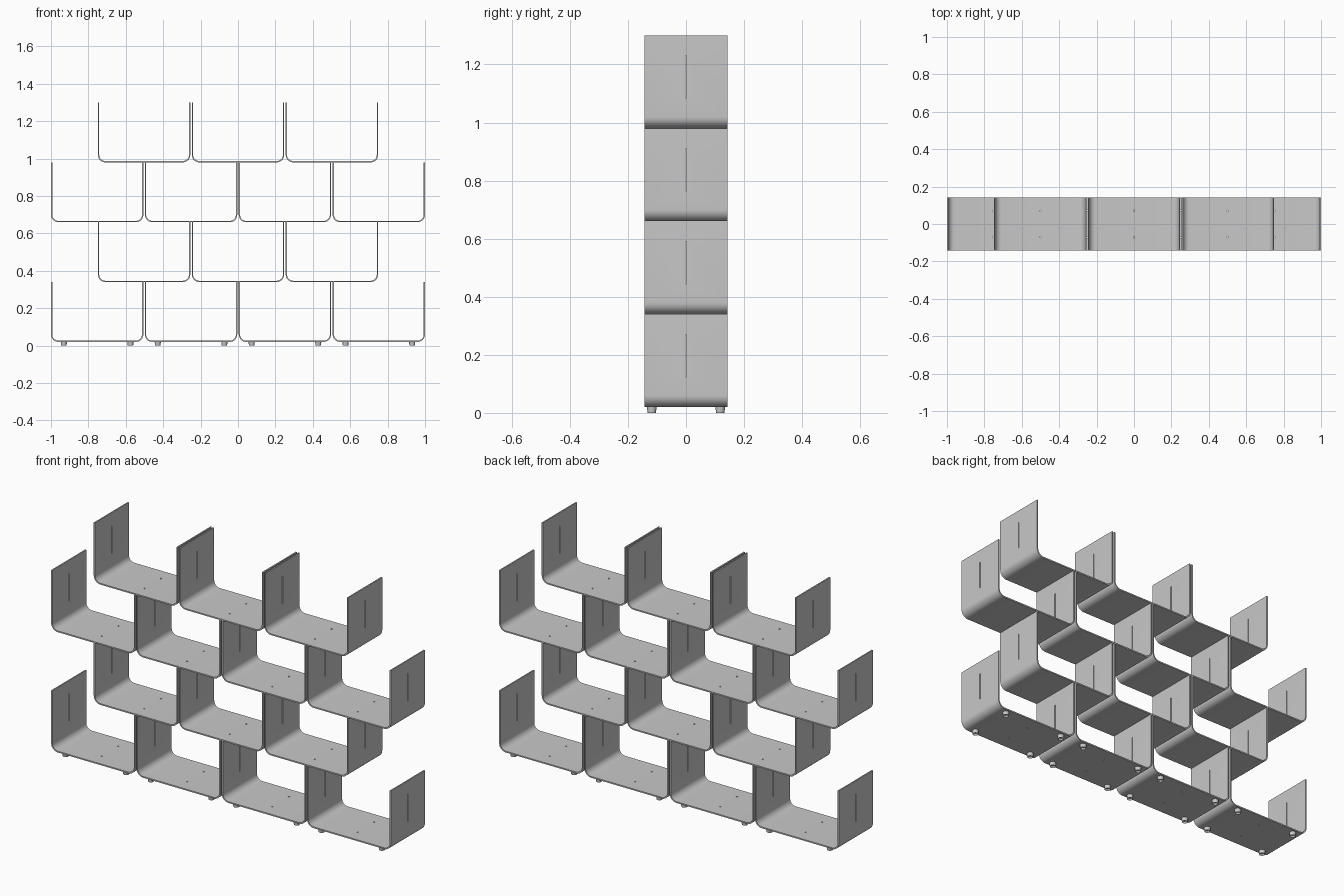
import bpy, bmesh, math
from mathutils import Matrix, Vector

cube = bpy.data.objects.get("Cube")
if cube:
    bpy.data.objects.remove(cube, do_unlink=True)

WIDTH, PITCH, HEIGHT, DEPTH = 0.494, 0.502, 0.32, 0.286
SHEET, RADIUS, FOOT_H = 0.007, 0.04, 0.02

metal = bpy.data.materials.new("grey_metal")
metal.use_nodes = True
grey = (0.58, 0.58, 0.58, 1)
metal.diffuse_color = grey
metal.node_tree.nodes["Principled BSDF"].inputs["Base Color"].default_value = grey


def add_object(name, bm):
    bmesh.ops.recalc_face_normals(bm, faces=bm.faces)
    mesh = bpy.data.meshes.new(name)
    bm.to_mesh(mesh)
    bm.free()
    mesh.materials.append(metal)
    obj = bpy.data.objects.new(name, mesh)
    bpy.context.collection.objects.link(obj)
    return obj


def smooth(obj):
    bpy.ops.object.select_all(action='DESELECT')
    obj.select_set(True)
    bpy.context.view_layer.objects.active = obj
    bpy.ops.object.shade_smooth_by_angle(angle=math.radians(30))


def u_path(inset, steps=8):
    """Open U outline, moved inward by inset."""
    half, r = WIDTH / 2, RADIUS - inset
    right = [(half - RADIUS + r * math.sin(a), RADIUS - r * math.cos(a))
             for a in (math.pi / 2 * i / steps for i in range(steps + 1))]
    right.append((half - inset, HEIGHT))
    return [(-x, z) for x, z in reversed(right)] + right


# Bent sheet tray
bm = bmesh.new()
rings = []
for (xo, zo), (xi, zi) in zip(u_path(0), u_path(SHEET)):
    corners = [(xo, -1, zo), (xo, 1, zo), (xi, 1, zi), (xi, -1, zi)]
    rings.append([bm.verts.new((x, y * DEPTH / 2, z)) for x, y, z in corners])
for a, b in zip(rings, rings[1:]):
    for i in range(4):
        j = (i + 1) % 4
        bm.faces.new((a[i], a[j], b[j], b[i]))
bm.faces.new(rings[0])
bm.faces.new(rings[-1])
tray = add_object("shelf_tray", bm)

# Cutters for the wall slots and floor holes
bm = bmesh.new()
for side in (-1, 1):
    place = Matrix.LocRotScale(Vector((side * WIDTH / 2, 0, 0.177)), None,
                               Vector((0.04, 0.005, 0.146)))
    bmesh.ops.create_cube(bm, size=1, matrix=place)
    bmesh.ops.create_cone(bm, cap_ends=True, segments=12, radius1=0.004,
                          radius2=0.004, depth=0.04,
                          matrix=Matrix.Translation((0, side * 0.07, 0)))
cutter = add_object("slot_cutter", bm)
cutter.hide_render = True
cut = tray.modifiers.new("slots", 'BOOLEAN')
cut.operation = 'DIFFERENCE'
cut.solver = 'EXACT'
cut.object = cutter
graph = bpy.context.evaluated_depsgraph_get()
cut_mesh = bpy.data.meshes.new_from_object(tray.evaluated_get(graph))
tray.modifiers.clear()
tray.data = cut_mesh
bpy.data.objects.remove(cutter, do_unlink=True)
smooth(tray)

# Round foot with a recessed underside
bm = bmesh.new()
bmesh.ops.create_cone(bm, cap_ends=True, segments=20, radius1=0.0145, radius2=0.0165,
                      depth=FOOT_H, matrix=Matrix.Translation((0, 0, FOOT_H / 2)))
bm.normal_update()
base = min(bm.faces, key=lambda f: f.normal.z)
bmesh.ops.inset_individual(bm, faces=[base], thickness=0.007)
bmesh.ops.translate(bm, verts=base.verts, vec=(0, 0, 0.008))
foot = add_object("foot", bm)
smooth(foot)


def copy_to(source, name, location):
    obj = bpy.data.objects.new(name, source.data)
    obj.location = location
    bpy.context.collection.objects.link(obj)


# Staggered rows of trays, with feet under the lowest row
for row in range(4):
    count = 4 - row % 2
    for col in range(count):
        x = (col - (count - 1) / 2) * PITCH
        copy_to(tray, f"shelf_tray_{row + 1}_{col + 1}", (x, 0, FOOT_H + row * HEIGHT))
        if row == 0:
            for sx in (-1, 1):
                for sy in (-1, 1):
                    copy_to(foot, "foot", (x + sx * 0.178, sy * 0.118, 0))

for source in (tray, foot):
    bpy.data.objects.remove(source, do_unlink=True)
